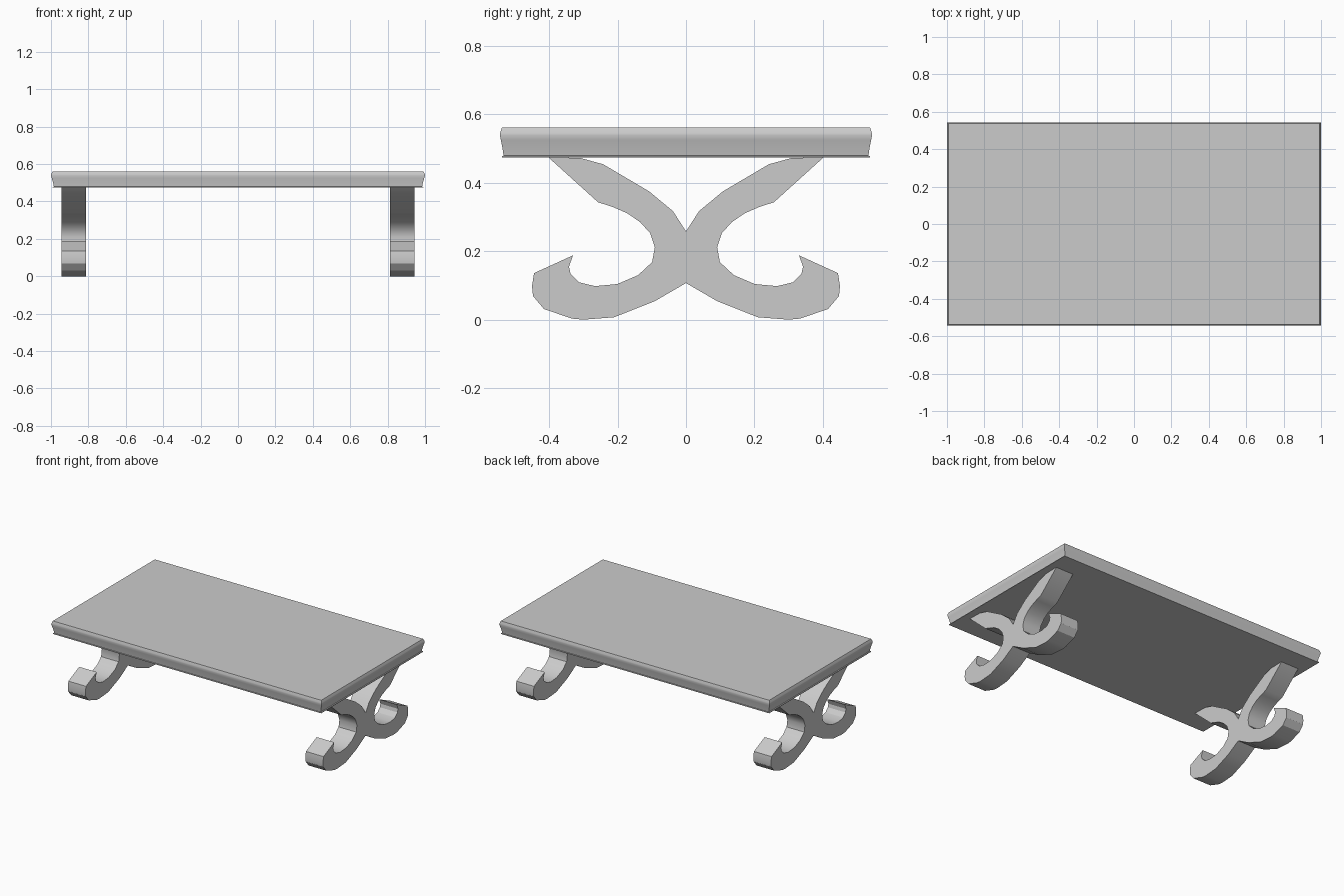
import bpy, bmesh, math

if "Cube" in bpy.data.objects:
    bpy.data.objects.remove(bpy.data.objects["Cube"])

def finish(name, bm):
    bmesh.ops.recalc_face_normals(bm, faces=bm.faces[:])
    mesh = bpy.data.meshes.new(name)
    bm.to_mesh(mesh)
    bm.free()
    obj = bpy.data.objects.new(name, mesh)
    bpy.context.collection.objects.link(obj)
    bpy.ops.object.select_all(action='DESELECT')
    obj.select_set(True)
    bpy.context.view_layer.objects.active = obj
    bpy.ops.object.shade_smooth_by_angle(angle=math.radians(30))
    return obj

# Tabletop: moulded edge profile (inset from the widest line, height)
edge = [(0.006, 0.474), (0.006, 0.478), (0.011, 0.479), (0.008, 0.500),
        (0.003, 0.525), (0.0, 0.539), (0.001, 0.546), (0.006, 0.561)]
bm = bmesh.new()
rings = []
for inset, z in edge:
    x, y = 1.0 - inset * 1.4, 0.544 - inset
    rings.append([bm.verts.new((sx * x, sy * y, z))
                  for sx, sy in ((-1, -1), (1, -1), (1, 1), (-1, 1))])
for a, b in zip(rings, rings[1:]):
    for i in range(4):
        j = (i + 1) % 4
        bm.faces.new((a[i], a[j], b[j], b[i]))
bm.faces.new(rings[0])
bm.faces.new(rings[-1])
finish("tabletop", bm)

# Scrolled leg: half outline (y, z) from the upper notch round to the lower notch
half = [(0, .258), (.038, .317), (.108, .375), (.242, .454), (.307, .472),
        (.403, .475), (.257, .343), (.216, .330), (.172, .311), (.134, .285),
        (.105, .253), (.091, .212), (.099, .168), (.140, .130), (.201, .104),
        (.266, .098), (.312, .109), (.337, .133), (.342, .155), (.330, .188),
        (.444, .136), (.450, .098), (.447, .069), (.415, .031), (.333, .003),
        (.300, 0), (.210, .007), (.091, .054), (0, .107)]
outline = half + [(-y, z) for y, z in half[-2:0:-1]]

def leg(name, x0, x1):
    bm = bmesh.new()
    face = bm.faces.new([bm.verts.new((x0, y, z)) for y, z in outline])
    ext = bmesh.ops.extrude_face_region(bm, geom=[face], use_keep_orig=True)
    moved = [v for v in ext["geom"] if isinstance(v, bmesh.types.BMVert)]
    bmesh.ops.translate(bm, verts=moved, vec=(x1 - x0, 0, 0))
    finish(name, bm)

leg("left_leg", -0.943, -0.813)
leg("right_leg", 0.813, 0.943)
